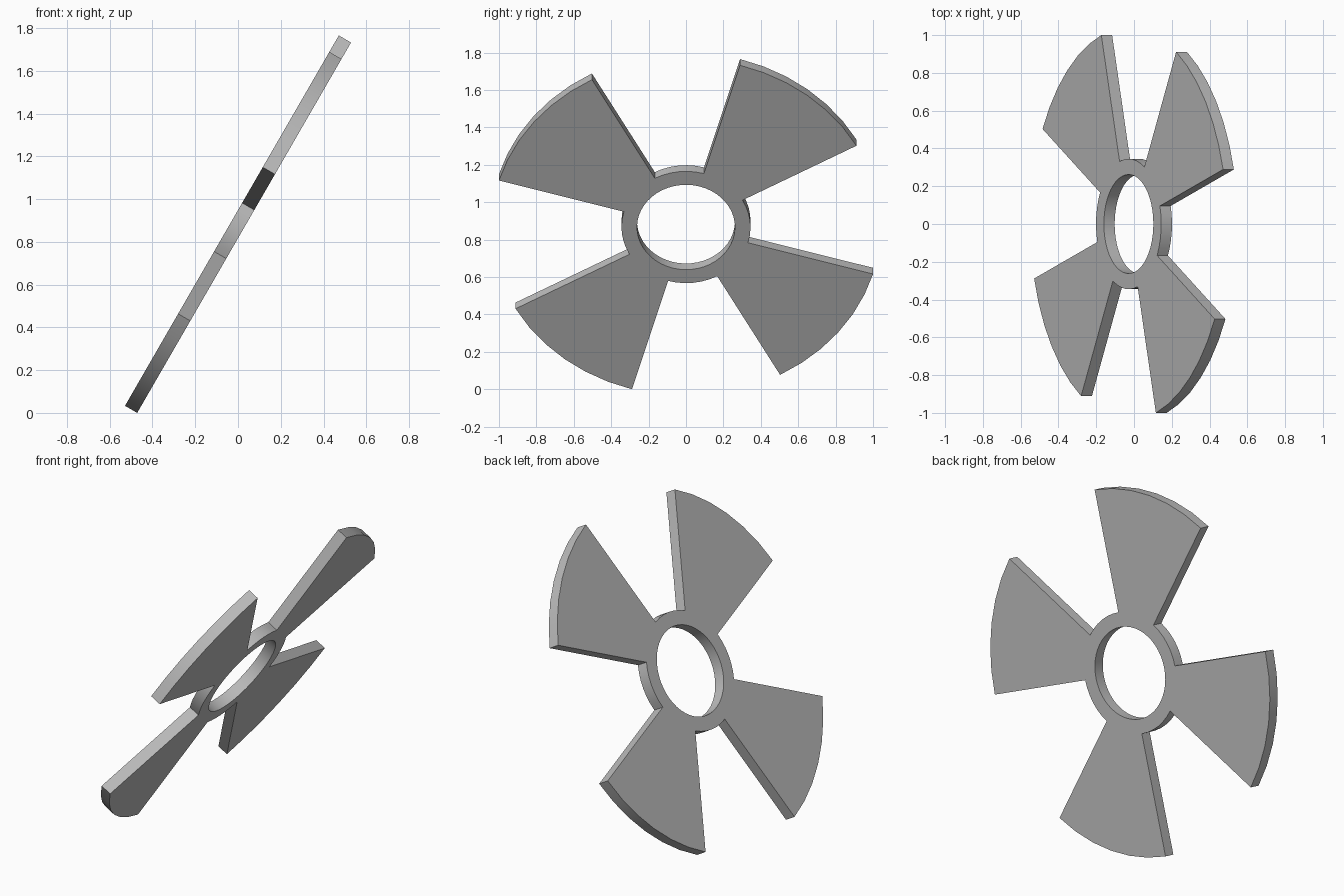
import bpy, bmesh
from math import cos, sin, radians
from mathutils import Matrix, Vector

if "Cube" in bpy.data.objects:
    bpy.data.objects.remove(bpy.data.objects["Cube"], do_unlink=True)

HOLE, HUB, TIP = 0.262, 0.345, 1.041   # radii
THICK = 0.066
BLADES, STEPS = 4, 6                   # facets per blade and per gap
START = 28.9                           # angle of the first blade edge
TILT = radians(30)

# Plain grey finish
grey = bpy.data.materials.new("plain_grey")
grey.use_nodes = True
colour = (0.5, 0.5, 0.5, 1)
grey.diffuse_color = colour
grey.node_tree.nodes["Principled BSDF"].inputs["Base Color"].default_value = colour

bm = bmesh.new()
count = BLADES * STEPS * 2


def circle(radius):
    """Ring of vertices on the lower face of the fan."""
    angles = [radians(START + 360 * i / count) for i in range(count)]
    return [bm.verts.new((radius * cos(a), radius * sin(a), -THICK / 2)) for a in angles]


# Hub ring all the way round, blades on every other sector
hole, hub, tip = circle(HOLE), circle(HUB), circle(TIP)
for i in range(count):
    j = (i + 1) % count
    bm.faces.new((hole[i], hub[i], hub[j], hole[j]))
    if i % (2 * STEPS) < STEPS:
        bm.faces.new((hub[i], tip[i], tip[j], hub[j]))
bmesh.ops.delete(bm, geom=[v for v in bm.verts if not v.link_faces], context="VERTS")

# Thicken the flat outline
top = bmesh.ops.extrude_face_region(bm, geom=bm.faces[:], use_keep_orig=True)["geom"]
bmesh.ops.translate(bm, vec=(0, 0, THICK),
                    verts=[g for g in top if isinstance(g, bmesh.types.BMVert)])
bmesh.ops.recalc_face_normals(bm, faces=bm.faces[:])

# Stand the fan up, leaning towards its left
across = Vector((0, 1, 0))
up = Vector((sin(TILT), 0, cos(TILT)))
lean = Matrix((across, up, across.cross(up))).transposed().to_4x4()
bm.transform(lean)
lowest = min(v.co.z for v in bm.verts)
bmesh.ops.translate(bm, vec=(0, 0, -lowest), verts=bm.verts[:])

mesh = bpy.data.meshes.new("fan_rotor")
bm.to_mesh(mesh)
bm.free()
mesh.materials.append(grey)
rotor = bpy.data.objects.new("fan_rotor", mesh)
bpy.context.collection.objects.link(rotor)

# Smooth curved rims, crisp flat edges
bpy.ops.object.select_all(action="DESELECT")
rotor.select_set(True)
bpy.context.view_layer.objects.active = rotor
bpy.ops.object.shade_smooth_by_angle(angle=radians(30))
